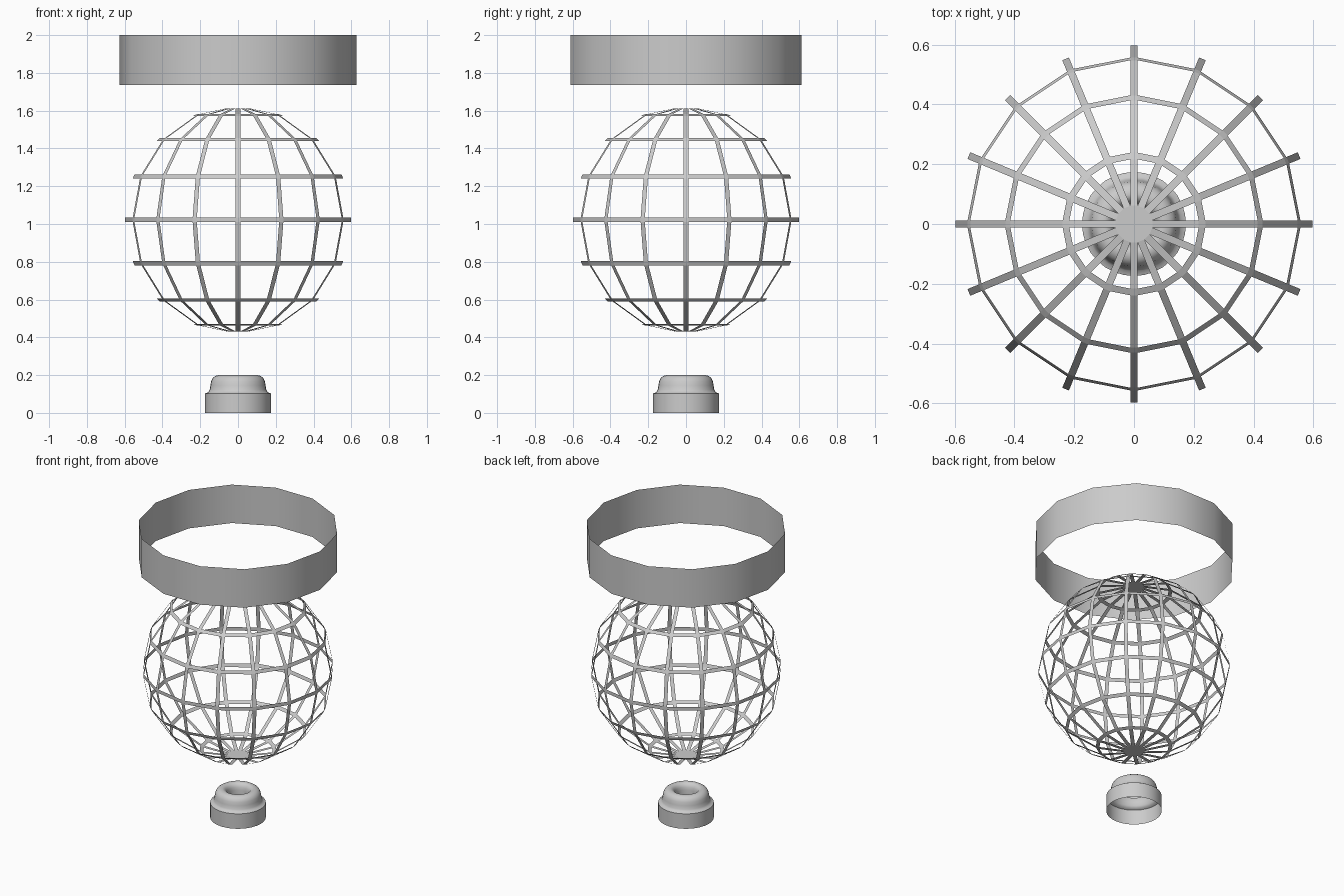
import bpy, bmesh
from math import cos, sin, pi, radians
from mathutils import Matrix

if "Cube" in bpy.data.objects:
    bpy.data.objects.remove(bpy.data.objects["Cube"])


def add_object(name, bm, smooth_angle=None):
    me = bpy.data.meshes.new(name)
    bm.to_mesh(me)
    bm.free()
    ob = bpy.data.objects.new(name, me)
    bpy.context.collection.objects.link(ob)
    if smooth_angle:
        bpy.ops.object.select_all(action='DESELECT')
        ob.select_set(True)
        bpy.context.view_layer.objects.active = ob
        bpy.ops.object.shade_smooth_by_angle(angle=radians(smooth_angle))
    return ob


def lathe(name, profile, sides, smooth_angle):
    bm = bmesh.new()
    rings = [[bm.verts.new((r * cos(2 * pi * i / sides), r * sin(2 * pi * i / sides), z))
              for i in range(sides)] for r, z in profile]
    for a, b in zip(rings, rings[1:]):
        for i in range(sides):
            j = (i + 1) % sides
            bm.faces.new((a[i], a[j], b[j], b[i]))
    return add_object(name, bm, smooth_angle)


# Open 14-sided band floating at the top
lathe("top_band", [(0.627, 1.735), (0.627, 2.0)], 14, 30)

# Globe cage: bevel every edge of a low-poly sphere, keep only the flat strips
bm = bmesh.new()
bmesh.ops.create_uvsphere(bm, u_segments=16, v_segments=8, radius=0.603,
                          matrix=Matrix.Translation((0, 0, 1.022)))
strips = set(bmesh.ops.bevel(bm, geom=bm.edges[:], offset=0.0122, offset_type='OFFSET',
                             segments=1, profile=0.5, affect='EDGES')["faces"])
panels = [f for f in bm.faces if f not in strips]
bmesh.ops.delete(bm, geom=panels, context='FACES')
add_object("globe_cage", bm)

# Hollow base cup: wall, shoulder, rounded rim rolling into the central hole
cup = [(0.174, 0.0), (0.174, 0.103), (0.158, 0.109), (0.150, 0.122), (0.146, 0.145),
       (0.142, 0.168), (0.133, 0.186), (0.118, 0.196), (0.100, 0.200), (0.088, 0.197),
       (0.077, 0.188), (0.070, 0.174), (0.067, 0.155), (0.066, 0.125)]
lathe("base_cup", cup, 32, 40)
